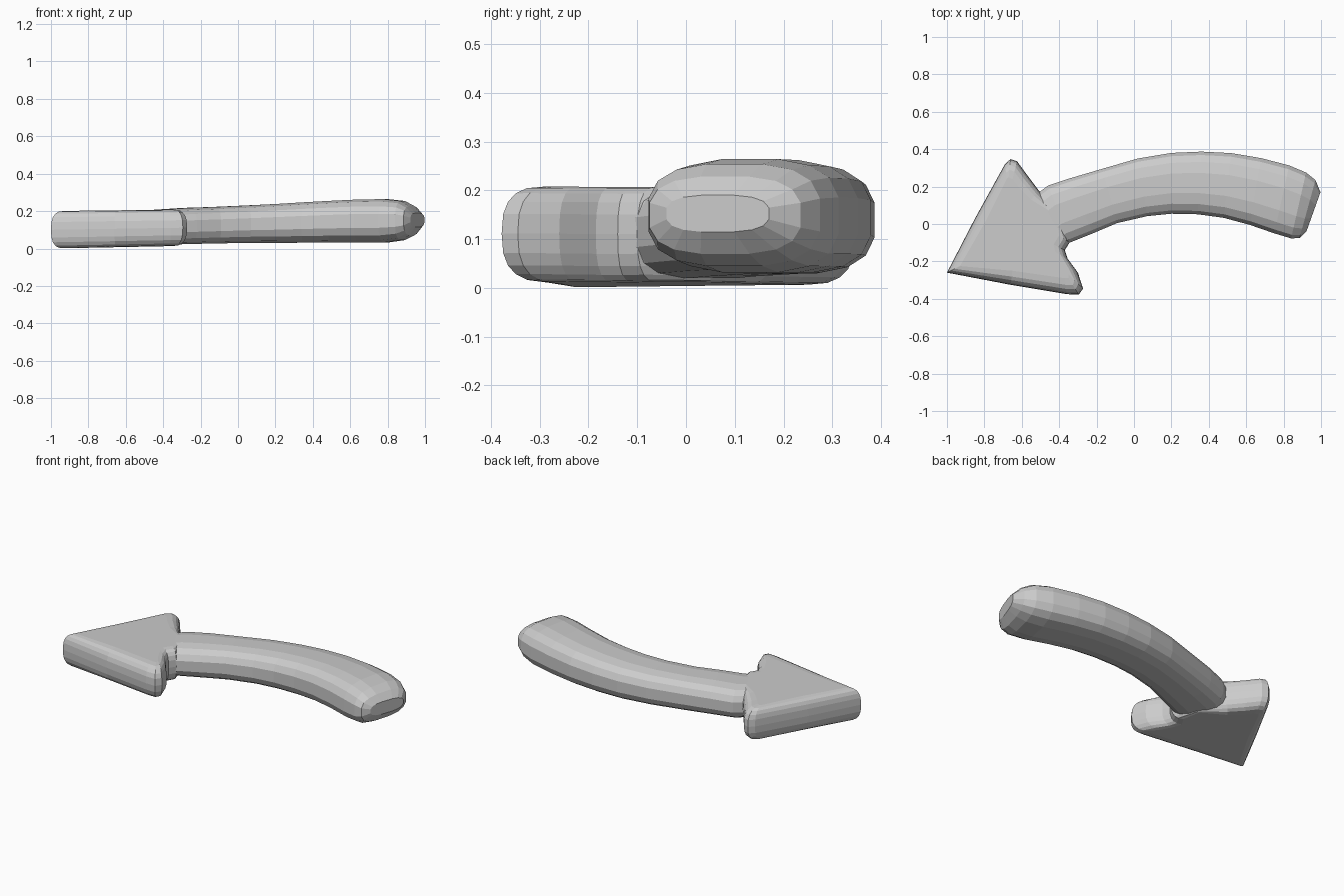
import bpy
import bmesh
from math import cos, sin, pi, copysign

if "Cube" in bpy.data.objects:
    bpy.data.objects.remove(bpy.data.objects["Cube"])


def power(v, e):
    return copysign(abs(v) ** e, v)


def loft(name, rings):
    """Skin a list of equal-length closed rings and cap both ends."""
    bm = bmesh.new()
    rows = [[bm.verts.new(p) for p in ring] for ring in rings]
    n = len(rows[0])
    for a, b in zip(rows, rows[1:]):
        for i in range(n):
            j = (i + 1) % n
            bm.faces.new((a[i], a[j], b[j], b[i]))
    bm.faces.new(rows[0][::-1])
    bm.faces.new(rows[-1])
    bmesh.ops.recalc_face_normals(bm, faces=bm.faces)
    mesh = bpy.data.meshes.new(name)
    bm.to_mesh(mesh)
    bm.free()
    obj = bpy.data.objects.new(name, mesh)
    bpy.context.collection.objects.link(obj)
    return obj


# Arrow head: outer rim point, then the matching point of the flat face
outline = [
    (-1.0, -.26, -.93, -.225), (-.66, -.325, -.65, -.25),
    (-.36, -.375, -.37, -.29), (-.295, -.378, -.35, -.29),
    (-.272, -.345, -.35, -.27), (-.30, -.26, -.385, -.22),
    (-.355, -.185, -.42, -.15), (-.37, -.14, -.43, -.11),
    (-.345, -.10, -.40, -.06), (-.40, .05, -.42, .05),
    (-.51, .18, -.55, .13), (-.57, .26, -.62, .20),
    (-.625, .335, -.65, .24), (-.66, .347, -.67, .25),
    (-.69, .32, -.68, .24), (-.85, .03, -.79, .02)]
rings = []
STEPS = 10
for k in range(STEPS + 1):
    t = -pi / 2 + pi * k / STEPS
    f = abs(cos(t)) ** .75 if 0 < k < STEPS else 0
    s = power(sin(t), .75)
    ring = []
    for ox, oy, ix, iy in outline:
        x, y = ix + (ox - ix) * f, iy + (oy - iy) * f
        low, high = .02 * (x + 1), .2 + .012 * (x + 1)
        ring.append((x, y, (low + high) / 2 + s * (high - low) / 2))
    rings.append(ring)
head = loft("arrow_head", rings)

# Curved shaft: upper edge xy, lower edge xy, bottom z, top z
stations = [
    (-.56, .13, -.43, -.17, .025, .203), (-.46, .205, -.345, -.10, .02, .209),
    (-.34, .245, -.22, -.05, .024, .217), (-.17, .295, -.09, .005, .027, .222),
    (.02, .35, .07, .042, .03, .23), (.20, .38, .20, .055, .03, .238),
    (.36, .387, .34, .052, .031, .247), (.52, .379, .48, .033, .032, .255),
    (.68, .352, .62, -.005, .032, .262), (.83, .313, .75, -.05, .032, .264),
    (.92, .275, .84, -.077, .045, .254), (.97, .235, .885, -.075, .07, .228),
    (.997, .17, .922, -.04, .115, .19)]
SIDES = 16
rings = []
for ux, uy, lx, ly, low, high in stations:
    ring = []
    for k in range(SIDES):
        t = 2 * pi * (k + .5) / SIDES
        c, s = power(cos(t), .7) / cos(pi / SIDES) ** .7, power(sin(t), .7) / cos(pi / SIDES) ** .7
        ring.append(((ux + lx) / 2 + c * (ux - lx) / 2,
                     (uy + ly) / 2 + c * (uy - ly) / 2,
                     (low + high) / 2 + s * (high - low) / 2))
    rings.append(ring)
shaft = loft("arrow_shaft", rings)

# Fuse both parts into one solid arrow
union = head.modifiers.new("fuse", 'BOOLEAN')
union.operation = 'UNION'
union.solver = 'EXACT'
union.object = shaft
bpy.context.view_layer.objects.active = head
bpy.ops.object.modifier_apply(modifier=union.name)
bpy.data.objects.remove(shaft)
head.name = "curved_arrow"
